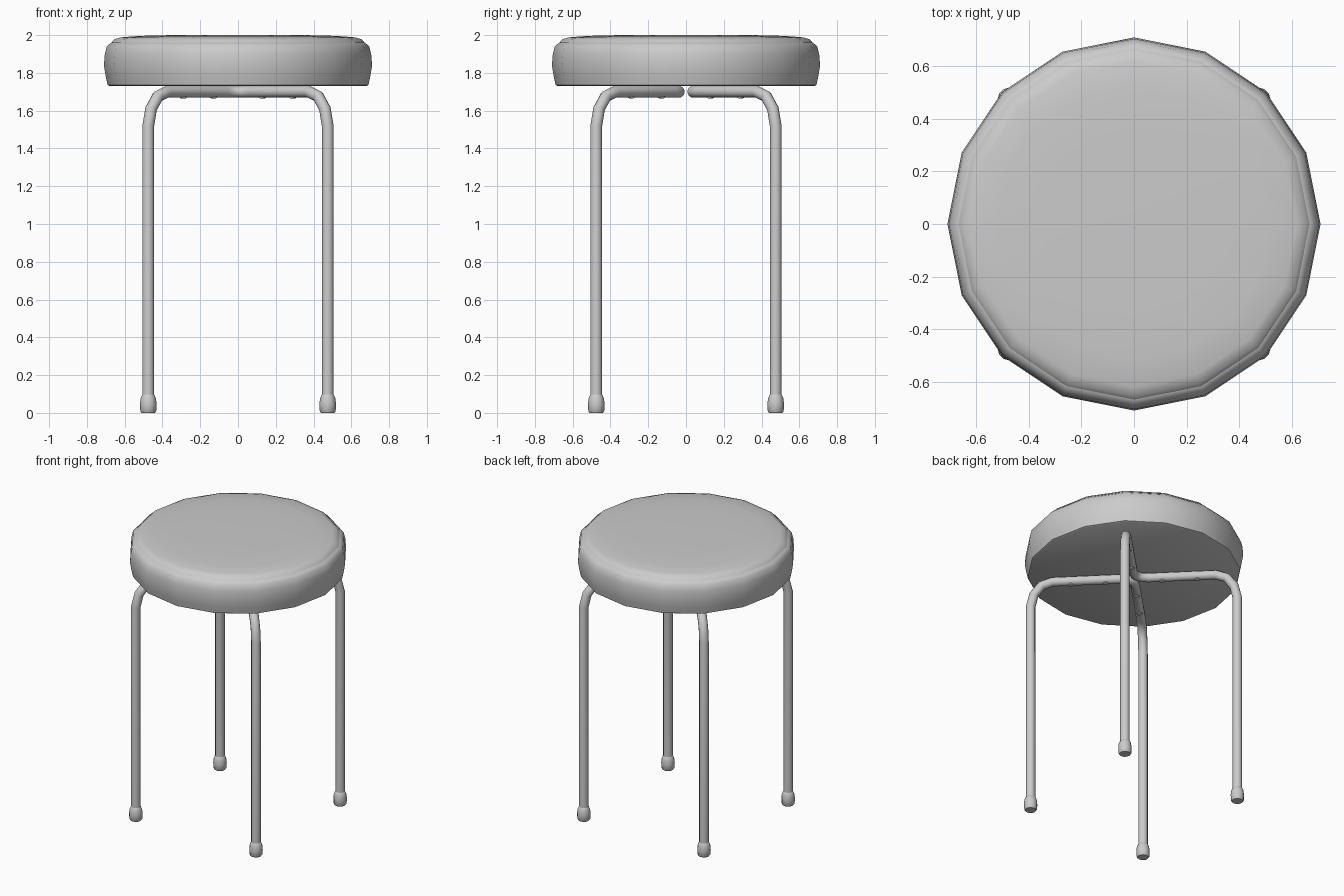
import bpy, bmesh, math
from mathutils import Matrix

if "Cube" in bpy.data.objects:
    bpy.data.objects.remove(bpy.data.objects["Cube"])

grey = bpy.data.materials.new("plain grey")
grey.use_nodes = True
colour = (0.6, 0.6, 0.6, 1)
grey.diffuse_color = colour
grey.node_tree.nodes["Principled BSDF"].inputs["Base Color"].default_value = colour


def finish(obj, angle):
    obj.data.materials.append(grey)
    bpy.ops.object.select_all(action='DESELECT')
    obj.select_set(True)
    bpy.context.view_layer.objects.active = obj
    if obj.type == 'CURVE':
        bpy.ops.object.convert(target='MESH')
    bpy.ops.object.shade_smooth_by_angle(angle=math.radians(angle))


def lathe(name, profile, sides, location=(0, 0, 0), angle=50):
    """Turn (radius, z) points, capped at both ends, around the z axis."""
    bm = bmesh.new()
    rings = []
    for r, z in profile:
        rings.append([bm.verts.new((r * math.cos(i * math.tau / sides),
                                    r * math.sin(i * math.tau / sides), z))
                      for i in range(sides)])
    for low, high in zip(rings, rings[1:]):
        for i in range(sides):
            j = (i + 1) % sides
            bm.faces.new((low[i], low[j], high[j], high[i]))
    bm.faces.new(rings[0][::-1])
    bm.faces.new(rings[-1])
    mesh = bpy.data.meshes.new(name)
    bm.to_mesh(mesh)
    bm.free()
    obj = bpy.data.objects.new(name, mesh)
    obj.location = location
    bpy.context.collection.objects.link(obj)
    finish(obj, angle)


# Padded seat: side wall up to the seam, then the domed top
lathe("seat_side", [(0.68, 1.73), (0.69, 1.735), (0.70, 1.78), (0.71, 1.84),
                    (0.705, 1.90), (0.695, 1.94), (0.67, 1.962)], 16)
lathe("seat_top", [(0.67, 1.96), (0.655, 1.978), (0.62, 1.988),
                   (0.52, 1.996), (0.35, 2.0)], 16)

# Two bent tubes, each making a pair of legs that meet under the seat centre
half = [(0.475, 0.05), (0.475, 1.52), (0.46, 1.61), (0.425, 1.675),
        (0.375, 1.70), (0.07, 1.70)]
for side, name in ((-1, "front_leg_tube"), (1, "back_leg_tube")):
    path = [(d, side * d, z) for d, z in half]
    path += [(0.025, side * 0.037, 1.70)]
    path += [(-x, y, z) for x, y, z in reversed(path)]
    curve = bpy.data.curves.new(name, 'CURVE')
    curve.dimensions = '3D'
    curve.bevel_depth = 0.031
    curve.bevel_resolution = 4
    spline = curve.splines.new('POLY')
    spline.points.add(len(path) - 1)
    for point, co in zip(spline.points, path):
        point.co = (*co, 1)
    tube = bpy.data.objects.new(name, curve)
    bpy.context.collection.objects.link(tube)
    finish(tube, 60)

# Feet and the small screw heads under each arm
foot = [(0.036, 0), (0.042, 0.008), (0.044, 0.045), (0.041, 0.075),
        (0.034, 0.092), (0.03, 0.098)]
screw = [(0.010, 1.664), (0.018, 1.668), (0.02, 1.69)]
for sx, x_name in ((-1, "right"), (1, "left")):
    for sy, y_name in ((-1, "front"), (1, "back")):
        label = y_name + "_" + x_name
        lathe(label + "_foot", foot, 12, (sx * 0.475, sy * 0.475, 0))
        for d, place in ((0.13, "inner"), (0.29, "outer")):
            lathe(label + "_" + place + "_screw", screw, 10, (sx * d, sy * d, 0))
